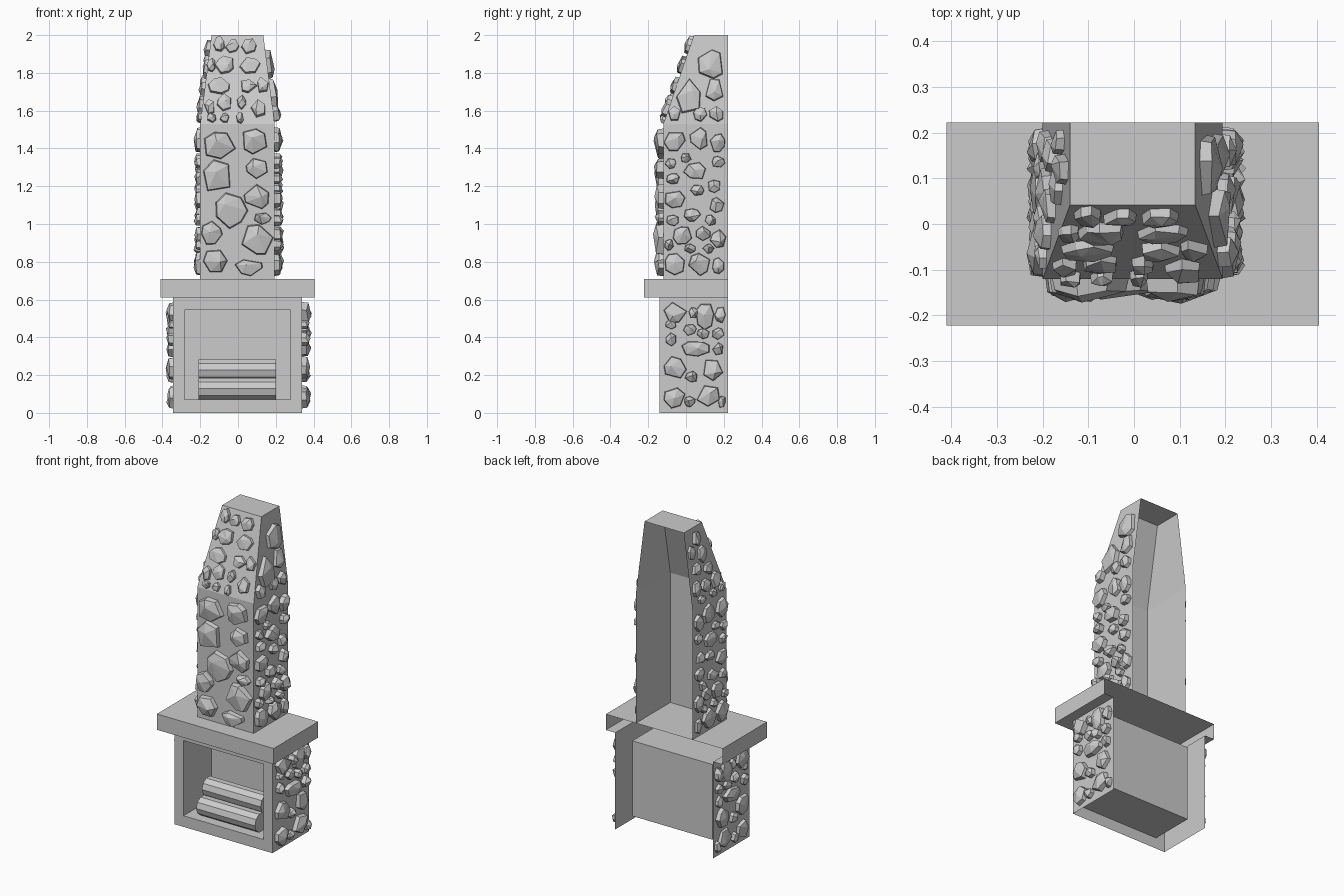
import bpy, math, random
from mathutils import Vector

random.seed(4)
CX, YB = -0.003, 0.222          # centre line and open back plane


def add(name, verts, faces):
    me = bpy.data.meshes.new(name)
    me.from_pydata([tuple(v) for v in verts], [], faces)
    me.update()
    ob = bpy.data.objects.new(name, me)
    bpy.context.collection.objects.link(ob)
    return ob


def shell(name, levels, front=True, cap=True):
    """Open-backed box lofted through (half width, front y, z) levels."""
    v, f = [], []
    for w, y, z in levels:
        v += [(CX - w, YB, z), (CX - w, y, z), (CX + w, y, z), (CX + w, YB, z)]
    for k in range(len(levels) - 1):
        a = 4 * k
        for i in (0, 1, 2):
            if i != 1 or front:
                f.append((a + i, a + i + 1, a + i + 5, a + i + 4))
    if cap:
        n = len(v)
        f.append((n - 4, n - 3, n - 2, n - 1))
    return v, f


# Chimney, straight below and tapered above
add("chimney", *shell("chimney", [(.197, -.12, .71), (.197, -.12, 1.53), (.137, .042, 2)]))

# Mantel with an underside only around the firebox
v, f = shell("mantel", [(.408, -.222, .61), (.408, -.222, .71)])
n = len(v)
v += [(CX - .342, YB, .61), (CX - .342, -.14, .61), (CX + .342, -.14, .61), (CX + .342, YB, .61)]
f += [(i, n + i, n + i + 1, i + 1) for i in range(3)]
add("mantel", v, f)

# Firebox side walls
add("firebox_walls", *shell("w", [(.342, -.14, 0), (.342, -.14, .61)], front=False, cap=False))

# Firebox front frame and recess
v = []
for w, y, z0, z1 in ((.342, -.14, 0, .61), (.28, -.14, .07, .545), (.28, .14, .07, .545)):
    v += [(CX - w, y, z0), (CX + w, y, z0), (CX + w, y, z1), (CX - w, y, z1)]
f = [(a + i, a + (i + 1) % 4, a + 4 + (i + 1) % 4, a + 4 + i) for a in (0, 4) for i in range(4)]
add("firebox_front", v, f + [(8, 9, 10, 11)])

# Logs stacked in a pyramid
for y, z in ((-.06, .128), (.055, .128), (-.003, .226)):
    bpy.ops.mesh.primitive_cylinder_add(vertices=10, radius=.06, depth=.41,
                                        location=(CX, y, z), rotation=(0, math.pi / 2, 0))
    bpy.context.object.name = "log"


def stones(name, origin, u, slope, items, depth, flip=1):
    """Faceted stones on a wall; items are (across, height, width, tall)."""
    o, u, s = Vector(origin), Vector(u), Vector(slope)
    n = u.cross(s).normalized()
    verts, faces = [], []
    for a, z, w, h in items:
        c = o + u * a * flip + s * (z - o.z)
        k = random.choice((5, 6, 6, 7))
        ph = random.uniform(0, 6.28)
        d = depth * random.uniform(.75, 1)
        ring = []
        for i in range(k):
            t = ph + (i + random.uniform(-.25, .25)) * 2 * math.pi / k
            r = random.uniform(.92, 1.12)
            ring.append(u * math.cos(t) * r * w / 2 + s * math.sin(t) * r * h / 2)
        b = len(verts)
        verts += [c + p for p in ring]
        verts += [c + p * .93 + n * d * random.uniform(.45, .75) for p in ring]
        verts.append(c + u * w * random.uniform(-.2, .2) + s * h * random.uniform(-.2, .2) + n * d)
        for i in range(k):
            j = (i + 1) % k
            faces += [(b + i, b + j, b + k + j, b + k + i), (b + k + i, b + k + j, b + 2 * k)]
    add(name, verts, faces)


# Stone layouts read from the walls
front_low = [(-.1, 1.42, .17, .15), (.085, 1.44, .14, .13), (-.105, 1.25, .16, .18), (.1, 1.3, .12, .11),
             (-.04, 1.08, .17, .19), (.1, 1.14, .14, .13), (-.14, .95, .11, .12), (.1, .92, .16, .17),
             (-.12, .8, .14, .13), (.06, .77, .15, .09), (.13, 1.03, .09, .07)]
front_top = [(-.1, 1.95, .06, .08), (-.03, 1.94, .07, .07), (.06, 1.94, .08, .08), (-.07, 1.84, .11, .09),
             (.06, 1.84, .11, .09), (-.14, 1.84, .05, .07), (-.1, 1.73, .11, .09), (.05, 1.73, .1, .07),
             (.13, 1.73, .06, .09), (-.07, 1.64, .08, .09), (.02, 1.64, .05, .07), (.11, 1.61, .08, .09),
             (-.15, 1.62, .06, .08), (-.14, 1.56, .05, .05), (-.07, 1.56, .05, .05), (.01, 1.56, .04, .06)]
side_low = [(-.06, 1.44, .11, .12), (.07, 1.45, .1, .12), (.17, 1.43, .08, .1), (0, 1.35, .06, .05),
            (.05, 1.28, .12, .09), (.17, 1.33, .07, .06), (-.07, 1.24, .07, .06), (.15, 1.2, .08, .07),
            (-.06, 1.13, .11, .1), (.06, 1.18, .08, .06), (-.08, 1.32, .06, .06), (.16, 1.1, .08, .08),
            (.03, 1.05, .09, .07), (-.07, 1.02, .07, .06), (.13, 1.02, .06, .06), (-.02, .94, .11, .1),
            (.09, .95, .08, .08), (.17, .92, .08, .1), (-.09, .89, .05, .06), (-.06, .79, .11, .12),
            (.07, .79, .12, .12), (.17, .78, .07, .09), (.02, .87, .06, .05), (.12, .87, .06, .05)]
side_box = [(-.06, .53, .12, .11), (.1, .51, .1, .15), (.18, .52, .06, .09), (.02, .44, .07, .06),
            (-.08, .39, .06, .07), (.17, .42, .07, .06), (.05, .34, .15, .09), (.17, .34, .06, .07),
            (-.06, .24, .12, .12), (.14, .23, .11, .12), (.03, .19, .07, .06), (-.06, .08, .12, .11),
            (.12, .09, .13, .12), (.02, .06, .06, .06), (.19, .06, .04, .07), (.04, .53, .05, .06),
            (.09, .42, .07, .06), (-.08, .47, .06, .05)]
right_top = [(.13, 1.84, .14, .16), (.02, 1.67, .13, .19), (.15, 1.71, .1, .13), (.075, 1.58, .07, .08),
             (.16, 1.58, .08, .08), (-.06, 1.58, .07, .08)]
left_top = [(.12, 1.93, .07, .09), (.18, 1.86, .06, .09), (.08, 1.82, .08, .1), (.15, 1.75, .08, .08),
            (.04, 1.72, .07, .09), (.17, 1.64, .07, .09), (.08, 1.63, .08, .08), (-.02, 1.63, .08, .1),
            (.02, 1.56, .06, .05), (-.07, 1.57, .06, .06), (.13, 1.56, .06, .05)]

UP = (0, 0, 1)
T = .06 / .47
stones("front_stones", (0, -.12, 0), (1, 0, 0), UP, front_low, .056)
stones("front_taper_stones", (0, -.12, 1.53), (1, 0, 0), (0, .162 / .47, 1), front_top, .035)
stones("right_stones", (CX + .197, 0, 0), (0, 1, 0), UP, side_low, .052)
stones("left_stones", (CX - .197, 0, 0), (0, -1, 0), UP, side_low, .036, -1)
stones("right_firebox_stones", (CX + .342, 0, 0), (0, 1, 0), UP, side_box, .052)
stones("left_firebox_stones", (CX - .342, 0, 0), (0, -1, 0), UP, side_box, .038, -1)
stones("right_taper_stones", (CX + .197, 0, 1.53), (0, 1, 0), (-T, 0, 1), right_top, .045)
stones("left_taper_stones", (CX - .197, 0, 1.53), (0, -1, 0), (T, 0, 1), left_top, .033, -1)
